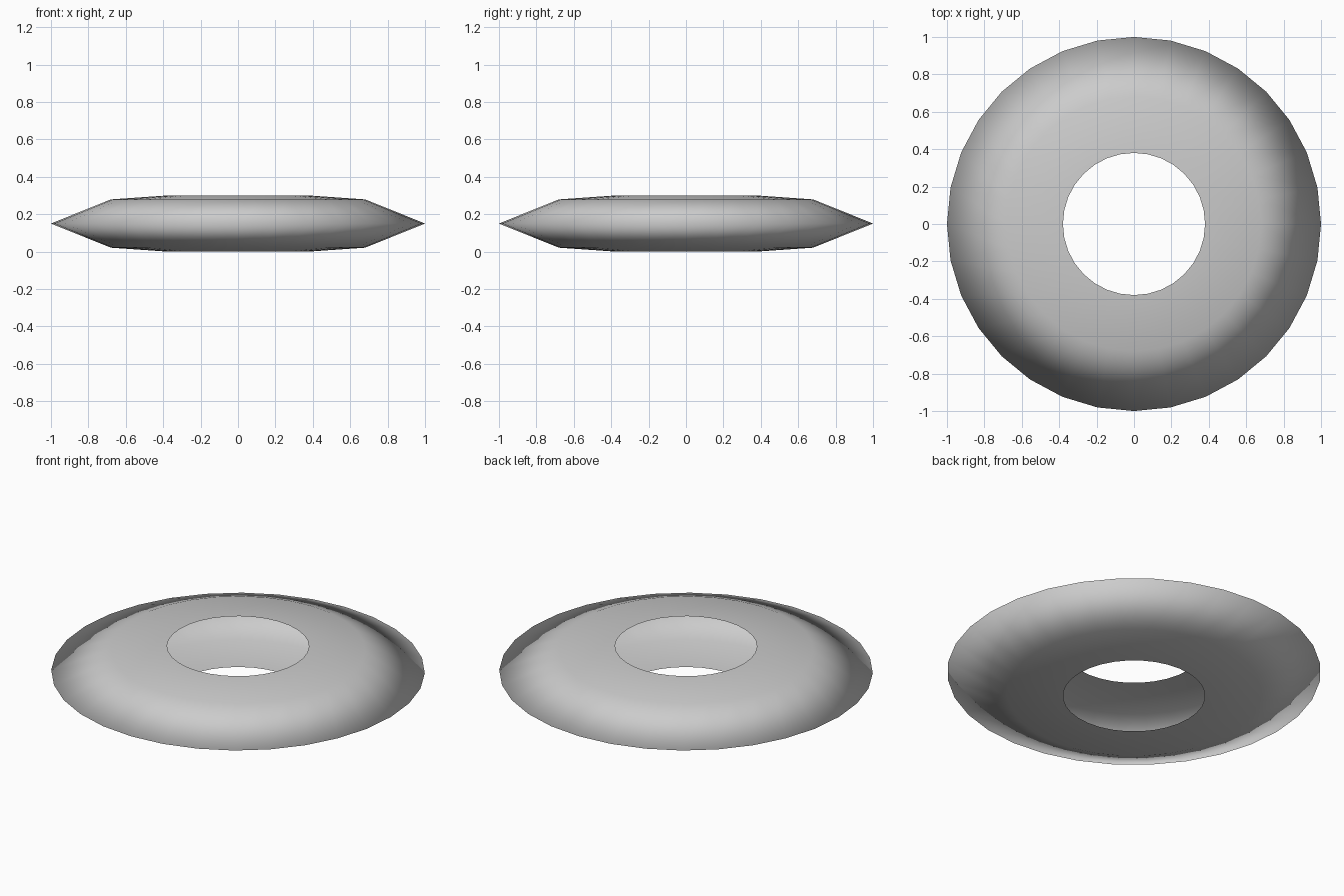
import bpy, bmesh, math

if "Cube" in bpy.data.objects:
    bpy.data.objects.remove(bpy.data.objects["Cube"])

SEGMENTS = 32
# Open cross-section (radius, height), from lower hole rim round to upper hole rim
PROFILE = [(0.38, 0.0), (0.68, 0.021), (1.0, 0.15), (0.68, 0.279), (0.38, 0.3)]


def ring(bm, radius, z):
    step = 2 * math.pi / SEGMENTS
    return [bm.verts.new((radius * math.cos(i * step), radius * math.sin(i * step), z))
            for i in range(SEGMENTS)]


# Hollow thin shell, open towards the central hole
bm = bmesh.new()
rings = [ring(bm, r, z) for r, z in PROFILE]
for low, high in zip(rings, rings[1:]):
    for i in range(SEGMENTS):
        j = (i + 1) % SEGMENTS
        face = bm.faces.new((low[i], low[j], high[j], high[i]))
        face.smooth = True

mesh = bpy.data.meshes.new("ring_shell")
bm.to_mesh(mesh)
bm.free()
shell = bpy.data.objects.new("ring_shell", mesh)
bpy.context.collection.objects.link(shell)
